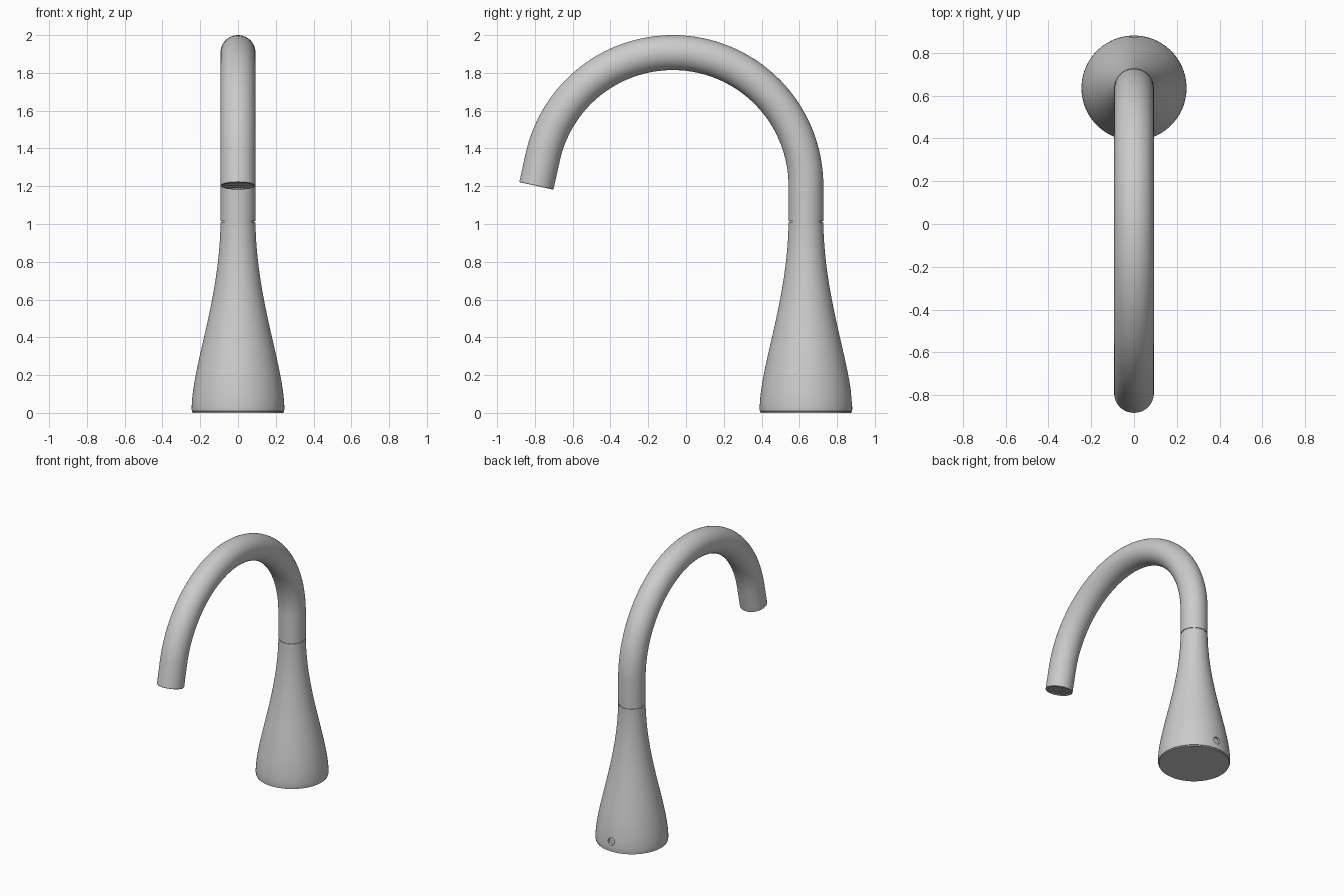
import bpy, bmesh
from math import sin, cos, pi, radians, sqrt
from mathutils import Matrix, Vector
from mathutils.geometry import interpolate_bezier

if "Cube" in bpy.data.objects:
    bpy.data.objects.remove(bpy.data.objects["Cube"])

SEGMENTS = 96
BASE_Y = 0.635          # axis of the body
PIPE_R = 0.0925         # spout tube radius
BEND_R = 0.705          # centre line radius of the bend
BEND_Y, BEND_Z = BASE_Y - BEND_R, 1.2025
END_ANGLE = radians(167.5)


def material(name, value):
    mat = bpy.data.materials.new(name)
    mat.use_nodes = True
    colour = (value, value, value, 1)
    mat.diffuse_color = colour
    mat.node_tree.nodes["Principled BSDF"].inputs["Base Color"].default_value = colour
    return mat


metal = material("satin_grey_metal", 0.6)


def finish(name, bm, smooth=True):
    bmesh.ops.recalc_face_normals(bm, faces=bm.faces[:])
    mesh = bpy.data.meshes.new(name)
    bm.to_mesh(mesh)
    bm.free()
    mesh.materials.append(metal)
    obj = bpy.data.objects.new(name, mesh)
    bpy.context.collection.objects.link(obj)
    if smooth:
        smooth_shade(obj)
    return obj


def smooth_shade(obj):
    bpy.ops.object.select_all(action="DESELECT")
    obj.select_set(True)
    bpy.context.view_layer.objects.active = obj
    bpy.ops.object.shade_smooth_by_angle(angle=radians(30))


def loft(name, rings):
    """Skin circles given as (y, z, tilt, radius) and cap both ends."""
    bm = bmesh.new()
    loops = []
    for y, z, tilt, r in rings:
        loop = []
        for i in range(SEGMENTS):
            a = 2 * pi * i / SEGMENTS
            out = r * sin(a)
            loop.append(bm.verts.new((r * cos(a), y + out * cos(tilt), z + out * sin(tilt))))
        loops.append(loop)
    for low, high in zip(loops, loops[1:]):
        for i in range(SEGMENTS):
            j = (i + 1) % SEGMENTS
            bm.faces.new((low[i], low[j], high[j], high[i]))
    bm.faces.new(loops[0][::-1])
    bm.faces.new(loops[-1])
    return finish(name, bm)


# Flared body: foot with a fine shadow gap, then a flowing bell profile
flare = interpolate_bezier(Vector((0.245, 0.04)), Vector((0.235, 0.27)),
                           Vector((0.098, 0.6)), Vector((PIPE_R, 1.008)), 40)
profile = [(0.24, 0), (0.24, 0.008), (0.244, 0.009), (0.2455, 0.02)]
profile += [(p.x, p.y) for p in flare] + [(PIPE_R - 0.005, 1.008)]
body = loft("body", [(BASE_Y, z, 0, r) for r, z in profile])

# Small round set screw recess in the back of the body
bm = bmesh.new()
bmesh.ops.create_cone(bm, cap_ends=True, segments=32, radius1=0.027, radius2=0.027, depth=0.1,
                      matrix=Matrix.Translation((0, BASE_Y + 0.275, 0.075)) @ Matrix.Rotation(pi / 2, 4, "X"))
cutter = finish("screw_hole_cutter", bm, smooth=False)
cutter.hide_render = True
cut = body.modifiers.new("screw_hole", "BOOLEAN")
cut.operation = "DIFFERENCE"
cut.solver = "EXACT"
cut.object = cutter
bpy.context.view_layer.objects.active = body
bpy.ops.object.modifier_apply(modifier=cut.name)
bpy.data.objects.remove(cutter)
smooth_shade(body)

# Spout: neck above the seam, round bend, short straight end and hollow mouth
rings = [(BASE_Y, 1.0, 0, PIPE_R - 0.005), (BASE_Y, 1.016, 0, PIPE_R - 0.005),
         (BASE_Y, 1.016, 0, PIPE_R)]
for i in range(65):
    t = END_ANGLE * i / 64
    rings.append((BEND_Y + BEND_R * cos(t), BEND_Z + BEND_R * sin(t), t, PIPE_R))
bend_end = Vector(rings[-1][:2])
along = Vector((-sin(END_ANGLE), cos(END_ANGLE)))
for length, r in ((0.155, PIPE_R), (0.157, PIPE_R - 0.002), (0.157, 0.08), (0.13, 0.08)):
    p = bend_end + along * length
    rings.append((p.x, p.y, END_ANGLE, r))
loft("spout", rings)

# Aerator: crossed bars trimmed to the round mouth
mouth = bend_end + along * 0.148
frame = Matrix.Translation((0, mouth.x, mouth.y)) @ Matrix.Rotation(END_ANGLE, 4, "X")
bm = bmesh.new()
for turn in (0, pi / 2):
    for k in range(-4, 5):
        offset = k * 0.016
        span = 2 * sqrt(0.0805 ** 2 - offset ** 2)
        bmesh.ops.create_cube(bm, size=1, matrix=frame @ Matrix.Rotation(turn, 4, "Z")
                              @ Matrix.Translation((0, offset, 0))
                              @ Matrix.Diagonal((span, 0.006, 0.012, 1)))
finish("aerator_grid", bm, smooth=False)
